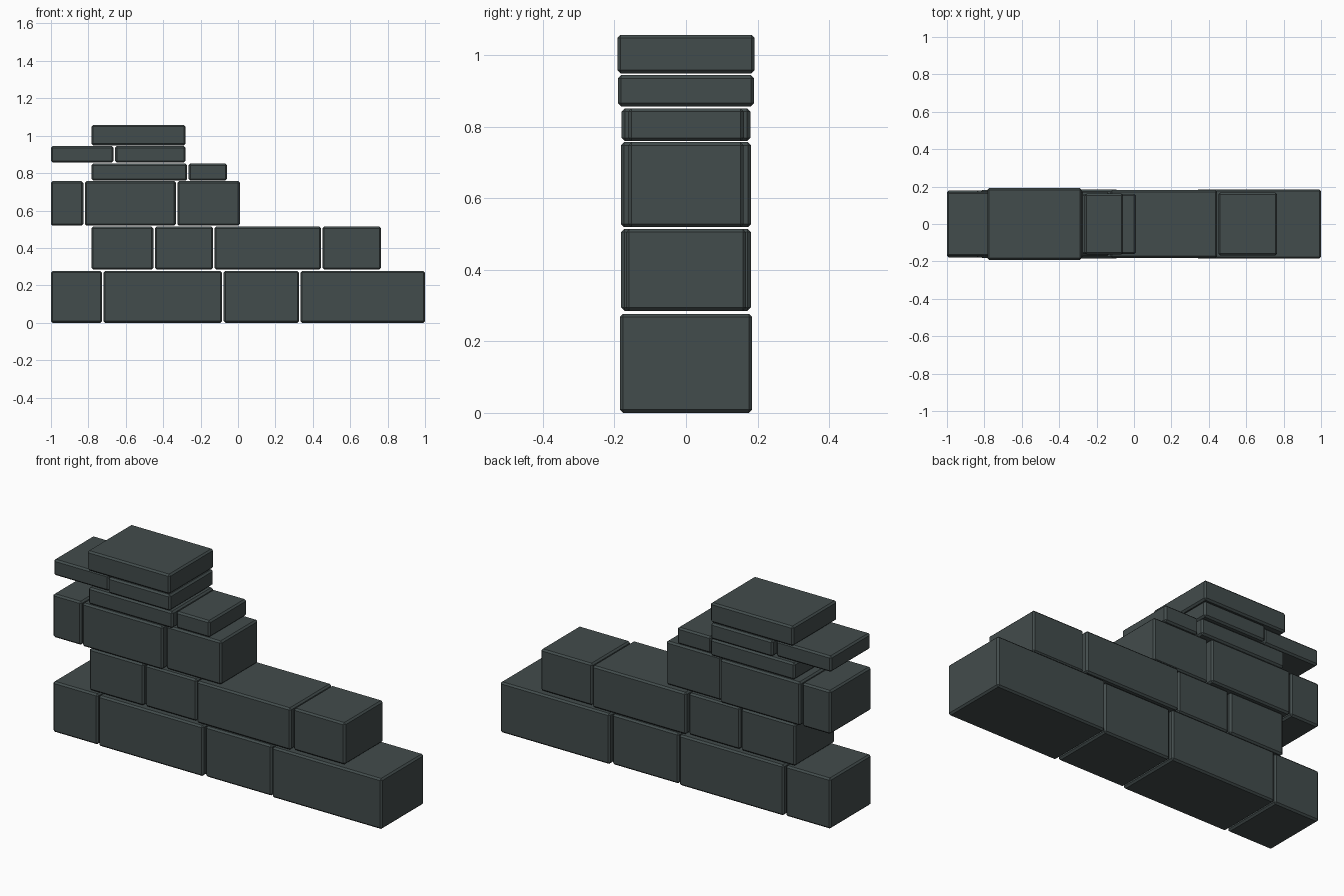
import bpy

if "Cube" in bpy.data.objects:
    bpy.data.objects.remove(bpy.data.objects["Cube"])

# One dark slate colour for every stone
slate = bpy.data.materials.new("dark_slate")
slate.diffuse_color = (0.055, 0.072, 0.072, 1)
slate.use_nodes = True
slate.node_tree.nodes["Principled BSDF"].inputs["Base Color"].default_value = slate.diffuse_color

GAP = 0.008      # vertical joint between neighbours
BEVEL = 0.009    # chamfer on every edge

# Courses: bottom, top, joint positions along x, half depth of each stone
courses = [
    (0.000, 0.277, [-1.004, -0.723, -0.081, 0.330, 1.004], [0.178, 0.184, 0.175, 0.185]),
    (0.285, 0.514, [-0.787, -0.449, -0.130, 0.448, 0.769], [0.173, 0.170, 0.181, 0.168]),
    (0.519, 0.757, [-1.004, -0.823, -0.328, 0.014], [0.178, 0.182, 0.161]),
    (0.760, 0.851, [-0.787, -0.268, -0.055], [0.180, 0.162]),
    (0.857, 0.944, [-1.004, -0.661, -0.277], [0.172, 0.190]),
    (0.949, 1.057, [-0.787, -0.277], [0.192]),
]


def stone(name, x0, x1, half_depth, z0, z1):
    bpy.ops.mesh.primitive_cube_add(size=1, location=((x0 + x1) / 2, 0, (z0 + z1) / 2))
    ob = bpy.context.object
    ob.name = name
    ob.scale = (x1 - x0, 2 * half_depth, z1 - z0)
    bpy.ops.object.transform_apply(location=False, rotation=False, scale=True)
    bevel = ob.modifiers.new("chamfer", 'BEVEL')
    bevel.width = BEVEL
    bevel.segments = 1
    ob.data.materials.append(slate)


# Stack the stones course by course
for row, (z0, z1, joints, depths) in enumerate(courses, 1):
    for i, depth in enumerate(depths):
        stone(f"course_{row}_stone_{i + 1}", joints[i] + GAP / 2,
              joints[i + 1] - GAP / 2, depth, z0, z1)
